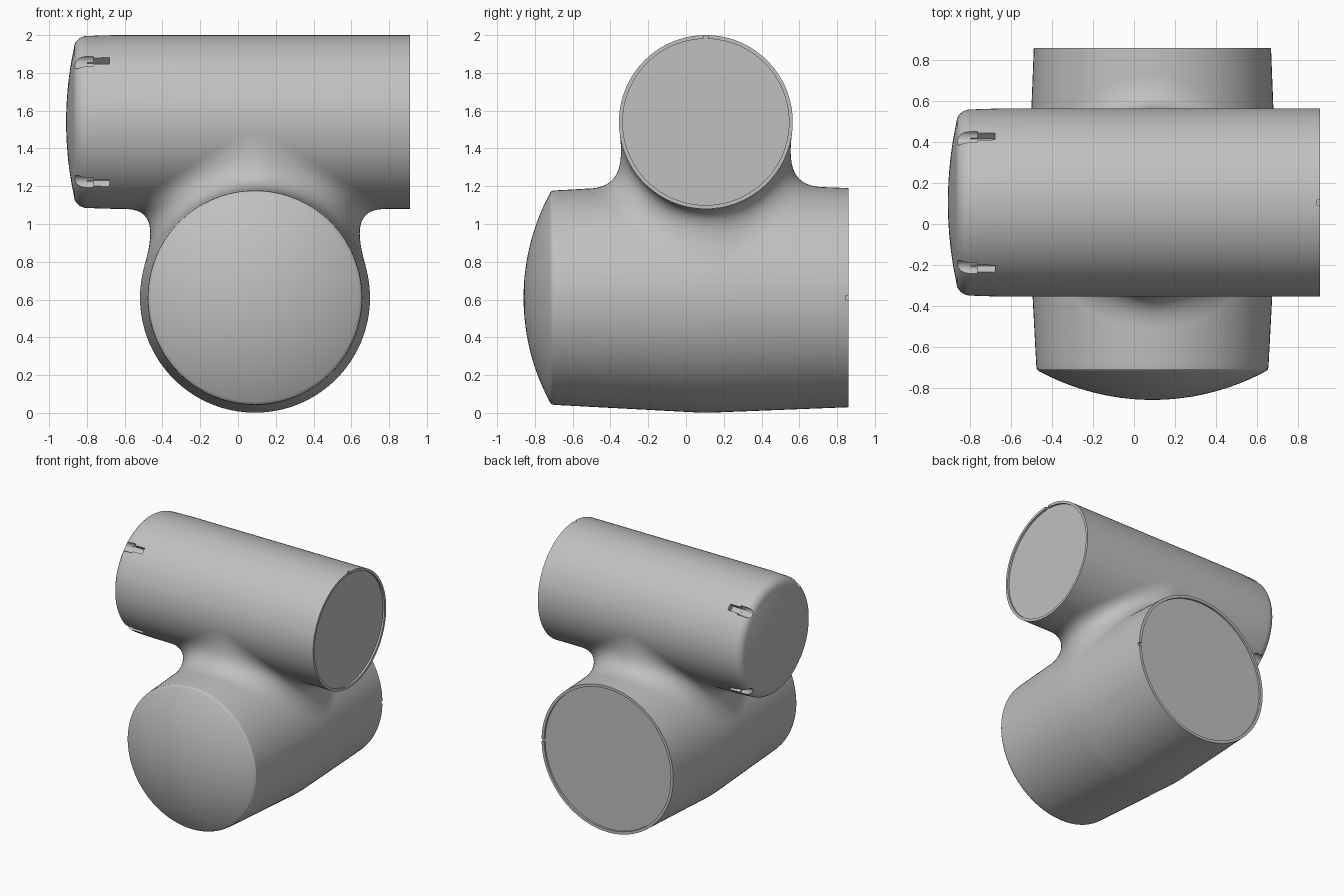
import bpy, bmesh, math
from mathutils import Vector, Matrix

if "Cube" in bpy.data.objects:
    bpy.data.objects.remove(bpy.data.objects["Cube"], do_unlink=True)

grey = bpy.data.materials.new("plain grey")
grey.use_nodes = True
COLOUR = (0.53, 0.53, 0.53, 1)
grey.diffuse_color = COLOUR
grey.node_tree.nodes["Principled BSDF"].inputs["Base Color"].default_value = COLOUR

SEGMENTS = 128
LOW_X, LOW_Z, LOW_R = 0.09, 0.61, 0.61      # lower tube axis and widest radius
UP_Y, UP_Z, UP_R = 0.105, 1.54, 0.46        # upper tube axis and radius
FRONT, BACK, WAIST = -0.71, 0.86, 0.1       # lower tube stations along y


def grid_object(name, rows):
    """Skin a list of closed rings of points."""
    bm = bmesh.new()
    rings = [[bm.verts.new(p) for p in row] for row in rows]
    for a, b in zip(rings, rings[1:]):
        for i in range(len(a)):
            j = (i + 1) % len(a)
            bm.faces.new((a[i], a[j], b[j], b[i]))
    bmesh.ops.remove_doubles(bm, verts=bm.verts, dist=1e-5)
    bmesh.ops.recalc_face_normals(bm, faces=bm.faces)
    mesh = bpy.data.meshes.new(name)
    bm.to_mesh(mesh)
    bm.free()
    obj = bpy.data.objects.new(name, mesh)
    bpy.context.collection.objects.link(obj)
    mesh.materials.append(grey)
    return obj


def lathe(name, profile, place):
    """Turn (distance, radius) pairs about an axis set by place."""
    turns = [math.tau * i / SEGMENTS for i in range(SEGMENTS)]
    return grid_object(name, [[place(a, r * math.cos(t), r * math.sin(t)) for t in turns]
                              for a, r in profile])


def box(name, low, high, matrix=Matrix()):
    bpy.ops.mesh.primitive_cube_add(size=1)
    obj = bpy.context.object
    obj.name = name
    low, high = Vector(low), Vector(high)
    obj.data.transform(matrix @ Matrix.Translation((low + high) / 2)
                       @ Matrix.Diagonal((*(high - low), 1)))
    return obj


def activate(obj):
    bpy.ops.object.select_all(action='DESELECT')
    obj.select_set(True)
    bpy.context.view_layer.objects.active = obj


def carve(obj, cutters):
    for cutter in cutters:
        cutter.hide_render = True
        mod = obj.modifiers.new("cut", 'BOOLEAN')
        mod.operation = 'DIFFERENCE'
        mod.solver = 'EXACT'
        mod.object = cutter
        activate(obj)
        bpy.ops.object.modifier_apply(modifier=mod.name)
        bpy.data.objects.remove(cutter, do_unlink=True)


def dome(tip, edge, radius, steps=14):
    """Shallow cap profile from its tip out to its edge."""
    rise = abs(edge - tip)
    ball = (radius ** 2 + rise ** 2) / (2 * rise)
    pts = []
    for i in range(steps + 1):
        r = radius * i / steps
        pts.append((tip + ball - math.sqrt(ball ** 2 - r ** 2), r))
    return pts


def low_radius(y):
    if y < WAIST:
        return LOW_R - 0.043 * (WAIST - y) / (WAIST - FRONT)
    return LOW_R - 0.03 * (y - WAIST) / (BACK - WAIST)


# Lower tube: domed front, slight swell at the waist, recessed back disc
stations = [-0.69, -0.66, -0.5, -0.2, 0.07, 0.13, 0.4, 0.7, BACK]
lower = dome(-0.86, -0.722, 0.55)
lower += [(-0.717, 0.559), (-0.708, 0.566)]
lower += [(y, low_radius(y)) for y in stations]
lower += [(BACK, 0.558), (BACK - 0.015, 0.558), (BACK - 0.015, 0)]
lower_tube = lathe("lower_tube", lower, lambda a, u, v: (LOW_X + u, a, LOW_Z + v))
carve(lower_tube, [box("back_notch", (LOW_X + 0.55, BACK - 0.015, LOW_Z - 0.012),
                       (LOW_X + 0.65, BACK + 0.05, LOW_Z + 0.012))])

# Upper tube: shallow cap with a rounded shoulder, recessed right disc
upper = dome(-0.91, -0.87, 0.385)
for i in range(1, 9):
    t = math.radians(10 + 10 * i)
    upper.append((-0.80 - 0.07 * math.cos(t), 0.385 + 0.07 * math.sin(t)))
upper += [(-0.75, 0.457), (-0.65, UP_R), (-0.3, UP_R), (0.3, UP_R), (0.91, UP_R)]
upper += [(0.91, 0.44), (0.895, 0.44), (0.895, 0)]
upper_tube = lathe("upper_tube", upper, lambda a, u, v: (a, UP_Y + u, UP_Z + v))
cutters = [box("end_notch", (0.895, UP_Y - 0.012, UP_Z + 0.43),
               (0.95, UP_Y + 0.012, UP_Z + 0.5))]

# Four latch slots around the capped end
for k in range(4):
    turn = (Matrix.Translation((0, UP_Y, UP_Z))
            @ Matrix.Rotation(math.radians(45 + 90 * k), 4, 'X'))
    bpy.ops.mesh.primitive_cylinder_add(vertices=24, radius=0.037, depth=0.2)
    groove = bpy.context.object
    groove.data.transform(turn @ Matrix.Translation((-0.865, 0, 0.45))
                          @ Matrix.Rotation(math.pi / 2, 4, 'Y'))
    cutters += [groove, box("latch", (-0.8, -0.024, 0.415), (-0.68, 0.024, 0.55), turn)]
carve(upper_tube, cutters)


# Blended neck, tangent to both tubes
def slide(start, target, normal, amount):
    d = target - start
    n = normal.normalized()
    return start + (d - n * d.dot(n)) * amount


STEPS = 24
columns = []
for i in range(SEGMENTS):
    t = math.tau * i / SEGMENTS
    c, s = math.cos(t), math.sin(t)
    ax, ay = 0.585 * c, 0.64 * s
    bx, by = 0.69 * c, 0.456 * s
    foot = Vector((LOW_X + ax, UP_Y + ay,
                   LOW_Z + math.sqrt(low_radius(UP_Y + ay) ** 2 - ax ** 2) + 0.0005))
    head = Vector((LOW_X + bx, UP_Y + by,
                   UP_Z - math.sqrt(UP_R ** 2 - by ** 2) - 0.0005))
    bend = Vector((LOW_X + 0.525 * c, UP_Y + 0.46 * s, 1.04 + 0.17 * s * s))
    foot_arm = slide(foot, bend, Vector((ax, 0, foot.z - LOW_Z)), 0.8)
    head_arm = slide(head, bend, Vector((0, by, head.z - UP_Z)), 0.85)
    column = []
    for k in range(STEPS + 1):
        u = k / STEPS
        w = 1 - u
        column.append(foot * w ** 3 + foot_arm * (3 * w * w * u)
                      + head_arm * (3 * w * u * u) + head * u ** 3)
    columns.append(column)
neck = grid_object("neck", list(zip(*columns)))
# Make the open sleeve face outward
mid = neck.data.polygons[len(neck.data.polygons) // 2]
if mid.normal.dot(mid.center - Vector((LOW_X, UP_Y, mid.center.z))) < 0:
    neck.data.flip_normals()

for obj in (lower_tube, upper_tube, neck):
    activate(obj)
    bpy.ops.object.shade_smooth_by_angle(angle=math.radians(30))
